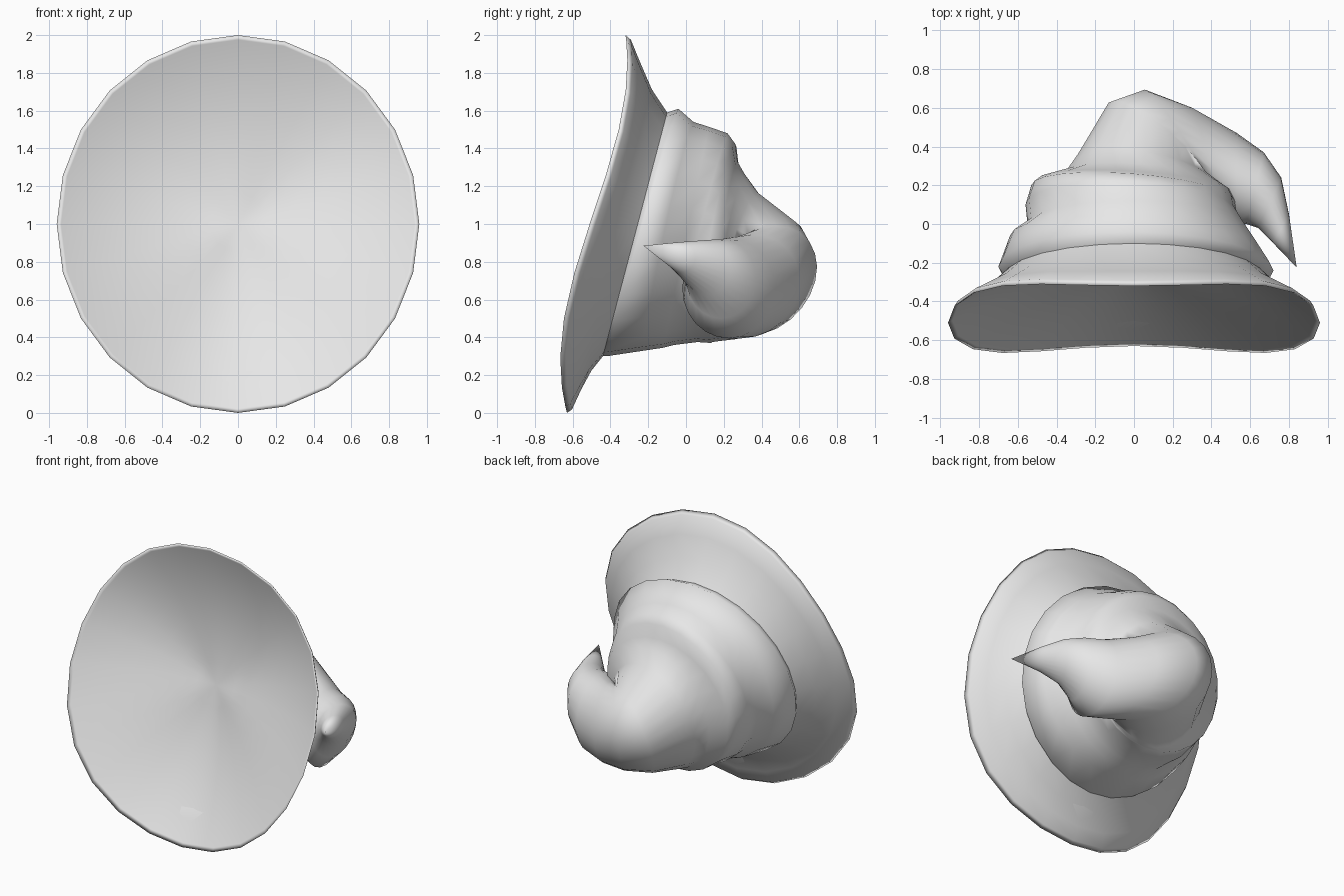
import bpy, bmesh, math
from mathutils import Vector

cube = bpy.data.objects.get("Cube")
if cube:
    bpy.data.objects.remove(cube, do_unlink=True)

SEG = 24
ANGLES = [2 * math.pi * i / SEG for i in range(SEG)]

felt = bpy.data.materials.new("grey_felt")
felt.use_nodes = True
felt.diffuse_color = (0.8, 0.8, 0.8, 1)
felt.node_tree.nodes["Principled BSDF"].inputs["Base Color"].default_value = (0.8, 0.8, 0.8, 1)


def ring(p, q, zc, rz, lean):
    """Oval through side points p and q (x, y); lean moves the top back."""
    c = Vector(((p[0] + q[0]) / 2, (p[1] + q[1]) / 2, zc))
    side = Vector(((q[0] - p[0]) / 2, (q[1] - p[1]) / 2, 0))
    up = Vector((0, lean, rz))
    return [c + side * math.cos(a) + up * math.sin(a) for a in ANGLES]


def rim(f, y):
    """Wavy brim outline scaled by f about the centre, moved back by y."""
    pts = []
    for a in ANGLES:
        wave = 0.2 * math.sin(a) - 0.0175 * math.cos(2 * a) + 0.045 * math.sin(3 * a)
        pts.append(Vector((0.96 * f * math.cos(a), -0.4925 + wave * f + y,
                           1 + f * math.sin(a))))
    return pts


def loft(name, rings, tip=None, start=None):
    bm = bmesh.new()
    rows = [[bm.verts.new(p) for p in r] for r in rings]
    for r0, r1 in zip(rows, rows[1:]):
        for i in range(SEG):
            j = (i + 1) % SEG
            bm.faces.new((r0[i], r0[j], r1[j], r1[i]))
    for point, row in ((start, rows[0]), (tip, rows[-1])):
        if point:
            v = bm.verts.new(point)
            for i in range(SEG):
                bm.faces.new((row[i], row[(i + 1) % SEG], v))
    bmesh.ops.recalc_face_normals(bm, faces=bm.faces)
    mesh = bpy.data.meshes.new(name)
    bm.to_mesh(mesh)
    bm.free()
    mesh.materials.append(felt)
    mesh.shade_smooth()
    obj = bpy.data.objects.new(name, mesh)
    bpy.context.collection.objects.link(obj)
    return obj


# Brim: dished front, rounded rim, sloping back up to the collar
collar = ring((-0.67, -0.27), (0.67, -0.27), 0.945, 0.645, 0.17)
dish = [rim(f, 0.25 * (1 - f * f)) for f in (0.15, 0.3, 0.45, 0.6, 0.75, 0.88, 0.975)]
edge = rim(1, 0)
back = [[a.lerp(b, t) + Vector((0, d, 0)) for a, b in zip(edge, collar)]
        for t, d in ((0.06, 0.015), (0.35, 0.0), (0.7, -0.015))]
loft("brim", dish + [edge] + back + [collar], start=Vector((0, -0.2425, 1)))

# Crown: slouching folds, then a bend into a curled point
crown = [
    ((-0.70, -0.22), (0.72, -0.24), 0.955, 0.655, 0.19),
    ((-0.64, -0.06), (0.65, -0.12), 0.935, 0.605, 0.13),
    ((-0.55, 0.00), (0.57, 0.00), 0.93, 0.585, 0.12),
    ((-0.56, 0.10), (0.53, 0.06), 0.92, 0.56, 0.14),
    ((-0.53, 0.20), (0.52, 0.12), 0.90, 0.525, 0.10),
    ((-0.49, 0.235), (0.50, 0.17), 0.85, 0.48, 0.07),
    ((-0.36, 0.26), (0.46, 0.19), 0.82, 0.445, 0.085),
    ((-0.30, 0.34), (0.42, 0.21), 0.775, 0.395, 0.10),
    ((-0.14, 0.60), (0.40, 0.18), 0.71, 0.32, 0.13),
    ((0.05, 0.685), (0.42, 0.13), 0.70, 0.29, 0.07),
    ((0.30, 0.60), (0.46, 0.05), 0.67, 0.275, 0.03),
    ((0.53, 0.47), (0.53, -0.02), 0.66, 0.265, 0.0),
    ((0.67, 0.37), (0.58, 0.00), 0.71, 0.21, 0.0),
    ((0.76, 0.24), (0.64, -0.02), 0.77, 0.145, 0.0),
    ((0.80, 0.05), (0.72, -0.10), 0.825, 0.08, 0.0),
]
loft("crown", [collar] + [ring(*r) for r in crown], tip=Vector((0.84, -0.225, 0.885)))
